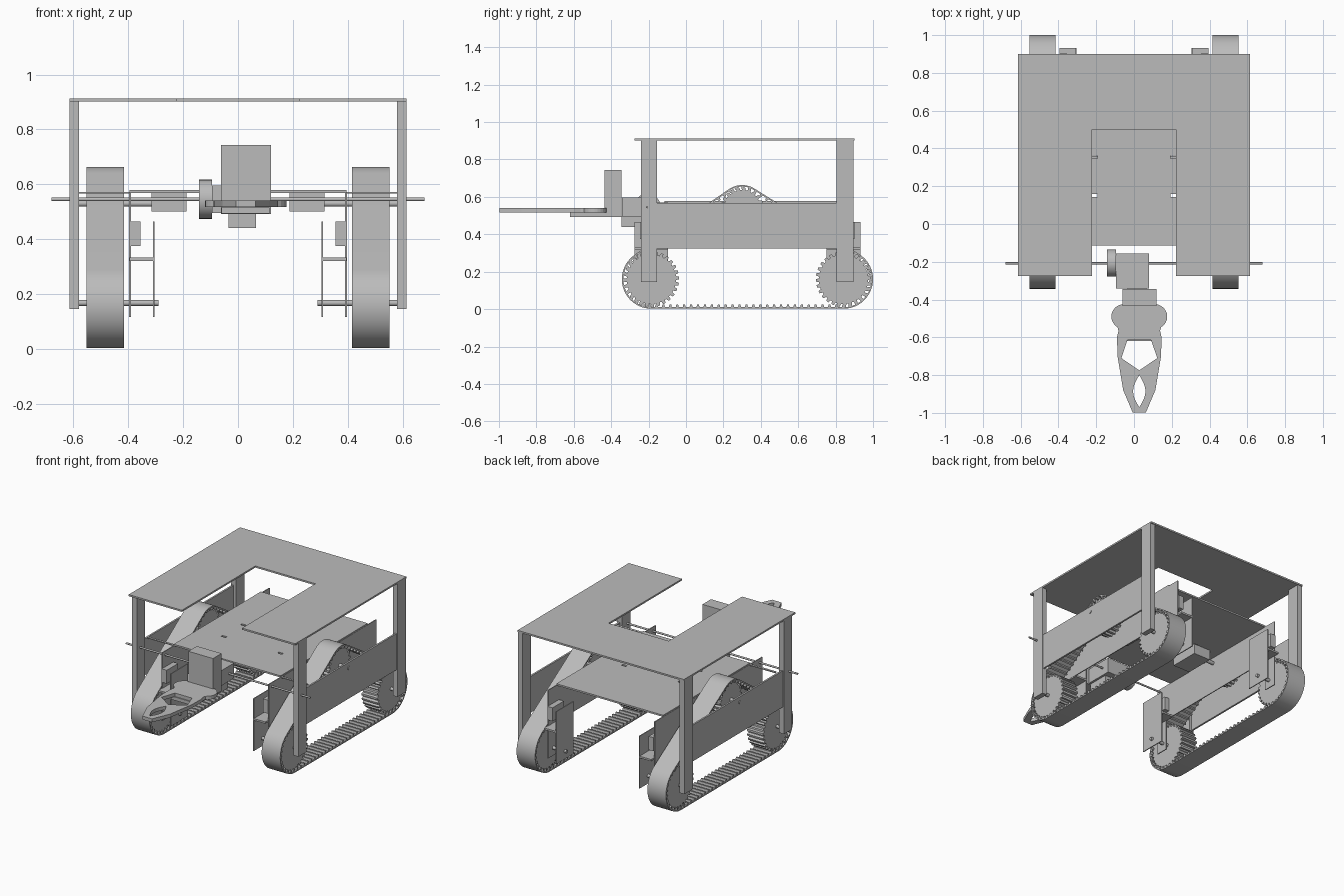
import bpy, bmesh, math
from mathutils import Vector

cube = bpy.data.objects.get("Cube")
if cube:
    bpy.data.objects.remove(cube, do_unlink=True)

grey = bpy.data.materials.new("plain grey")
grey.use_nodes = True
colour = (0.5, 0.5, 0.5, 1)
grey.diffuse_color = colour
grey.node_tree.nodes["Principled BSDF"].inputs["Base Color"].default_value = colour


def finish(name, bm, smooth=False):
    bmesh.ops.recalc_face_normals(bm, faces=bm.faces)
    mesh = bpy.data.meshes.new(name)
    bm.to_mesh(mesh)
    bm.free()
    mesh.materials.append(grey)
    obj = bpy.data.objects.new(name, mesh)
    bpy.context.collection.objects.link(obj)
    if smooth:
        bpy.ops.object.select_all(action='DESELECT')
        obj.select_set(True)
        bpy.context.view_layer.objects.active = obj
        bpy.ops.object.shade_smooth_by_angle(angle=math.radians(35))
    return obj


def place(axis, p, t):
    return (t, p[0], p[1]) if axis == 'x' else (p[0], p[1], t)


def prism(name, pts, axis, a, b, smooth=False):
    """Extrude an outline: (y, z) points along x, or (x, y) points along z."""
    bm = bmesh.new()
    face = bm.faces.new([bm.verts.new(place(axis, p, a)) for p in pts])
    new = bmesh.ops.extrude_face_region(bm, geom=[face])["geom"]
    move = Vector(place(axis, (0, 0), b - a))
    bmesh.ops.translate(bm, vec=move, verts=[v for v in new if isinstance(v, bmesh.types.BMVert)])
    return finish(name, bm, smooth)


def box(name, x, y, z):
    return prism(name, [(x[0], y[0]), (x[1], y[0]), (x[1], y[1]), (x[0], y[1])], 'z', *z)


def circle(c, r, n=24):
    return [(c[0] + r * math.cos(math.tau * i / n), c[1] + r * math.sin(math.tau * i / n)) for i in range(n)]


def rod(name, c, r, a, b):
    return prism(name, circle(c, r), 'x', a, b, True)


def gear(name, c, r, teeth, a, b):
    pts = []
    for i in range(teeth):
        for f, rr in ((0, r), (0.4, r), (0.55, r - 0.016), (0.85, r - 0.016)):
            t = math.tau * (i + f) / teeth
            pts.append((c[0] + rr * math.cos(t), c[1] + rr * math.sin(t)))
    return prism(name, pts, 'x', a, b)


# Track layout: front wheel, rear wheel, raised drive wheel
FRONT, REAR, DRIVE = (-0.185, 0.16), (0.842, 0.16), (0.3, 0.537)
WHEELS = [(FRONT, 0.158), (REAR, 0.158), (DRIVE, 0.126)]


def belt_path(inset, steps=24):
    """Closed path wrapped around the three wheels."""
    normals = []
    for i in range(3):
        (c1, r1), (c2, r2) = WHEELS[i], WHEELS[(i + 1) % 3]
        d = Vector(c2) - Vector(c1)
        normals.append(math.atan2(d.y, d.x) - math.acos((r1 - r2) / d.length))
    path = []
    for i, (c, r) in enumerate(WHEELS):
        start = normals[i - 1]
        sweep = (normals[i] - start) % math.tau
        for k in range(steps + 1):
            t = start + sweep * k / steps
            path.append(Vector((c[0] + (r - inset) * math.cos(t), c[1] + (r - inset) * math.sin(t))))
    return path


def belt(name, a, b):
    bm = bmesh.new()
    rings = [[bm.verts.new(place('x', p, t)) for p in belt_path(inset)]
             for inset, t in ((0, a), (0, b), (0.008, b), (0.008, a))]
    n = len(rings[0])
    for k in range(4):
        r, s = rings[k], rings[(k + 1) % 4]
        for i in range(n):
            j = (i + 1) % n
            bm.faces.new((r[i], r[j], s[j], s[i]))
    return finish(name, bm, True)


def belt_teeth(name, a, b, pitch=0.037):
    bm = bmesh.new()
    path = belt_path(0.008)
    left = 0
    for p, q in zip(path, path[1:] + path[:1]):
        d = q - p
        length = d.length
        d.normalize()
        inward = Vector((-d.y, d.x))
        while left < length:
            m = p + d * left
            quad = [m - d * 0.008, m + d * 0.008, m + d * 0.005 + inward * 0.014, m - d * 0.005 + inward * 0.014]
            ends = [[bm.verts.new(place('x', v, t)) for v in quad] for t in (a, b)]
            for e in ends:
                bm.faces.new(e)
            for i in range(4):
                j = (i + 1) % 4
                bm.faces.new((ends[0][i], ends[0][j], ends[1][j], ends[1][i]))
            left += pitch
        left -= length
    return finish(name, bm)


# Roof with a front notch
prism("roof", [(-0.615, -0.275), (-0.222, -0.275), (-0.222, 0.5), (0.222, 0.5), (0.222, -0.275),
               (0.615, -0.275), (0.615, 0.9), (-0.615, 0.9)], 'z', 0.902, 0.913)

# Deck with slots along both sides
deck_centre = box("deck_centre", (-0.192, 0.192), (-0.115, 0.805), (0.568, 0.579))
for s, side in ((-1, "right"), (1, "left")):
    for i, (y0, y1) in enumerate(((-0.115, 0.143), (0.158, 0.347), (0.362, 0.805))):
        box(f"deck_strip_{side}_{i}", (s * 0.192, s * 0.395), (y0, y1), (0.568, 0.579))
    for y in (0.15, 0.355):
        box(f"deck_slot_end_{side}", (s * 0.225, s * 0.395), (y - 0.008, y + 0.008), (0.568, 0.579))


def side_plate(name, a, b, foot, top):
    pts = [(-0.24, foot), (-0.155, foot), (-0.155, 0.325), (0.805, 0.325), (0.805, foot), (0.895, foot),
           (0.895, top), (0.805, top), (0.805, 0.567), (-0.155, 0.567), (-0.155, top), (-0.24, top)]
    if top < 0.6:
        pts = pts[:7] + pts[-1:]
    prism(name, pts, 'x', a, b)


for s, side in ((-1, "right"), (1, "left")):
    # Frame: outer plate, corner posts, inner plate
    side_plate(f"outer_plate_{side}", s * 0.596, s * 0.608, 0.147, 0.902)
    for end, y in (("front", (-0.24, -0.155)), ("rear", (0.805, 0.895))):
        box(f"post_{end}_{side}", (s * 0.58, s * 0.615), y, (0.145, 0.902))
    side_plate(f"inner_plate_{side}", s * 0.391, s * 0.397, 0.115, 0.57)

    # Track: belt, teeth and toothed wheels
    belt(f"belt_{side}", s * 0.415, s * 0.552)
    belt_teeth(f"belt_teeth_{side}", s * 0.417, s * 0.55)
    gear(f"front_wheel_{side}", FRONT, 0.148, 28, s * 0.425, s * 0.542)
    gear(f"rear_wheel_{side}", REAR, 0.148, 28, s * 0.425, s * 0.542)
    gear(f"drive_wheel_{side}", DRIVE, 0.115, 22, s * 0.425, s * 0.542)
    rod(f"drive_axle_{side}", (0.3, 0.53), 0.012, s * 0.3, s * 0.612)

    # Axles and their inner brackets
    for end, c in (("front", FRONT), ("rear", REAR)):
        y = c[0]
        rod(f"{end}_axle_{side}", (y, 0.167), 0.011, s * 0.29, s * 0.612)
        box(f"{end}_bracket_{side}", (s * 0.304, s * 0.31), (y - 0.09, y + 0.09), (0.115, 0.465))
        box(f"{end}_shelf_{side}", (s * 0.307, s * 0.395), (y - 0.09, y + 0.09), (0.32, 0.332))
        box(f"{end}_block_{side}", (s * 0.355, s * 0.392), (y - 0.06, y + 0.06), (0.375, 0.465))

    # Drive motor under the deck and cross brace over the track
    box(f"drive_motor_{side}", (s * 0.188, s * 0.315), (0.16, 0.36), (0.5, 0.568))
    box(f"brace_{side}", (s * 0.395, s * 0.59), (-0.115, -0.1), (0.566, 0.572))

# Arm: pivot rod, pulley, body and motor
rod("pivot_rod", (-0.208, 0.545), 0.006, -0.68, 0.68)
rod("arm_pulley", (-0.207, 0.545), 0.072, -0.142, -0.095)
box("arm_body", (-0.095, 0.08), (-0.342, -0.155), (0.495, 0.596))
box("arm_lower_block", (-0.035, 0.065), (-0.346, -0.2), (0.44, 0.495))
box("gripper_motor", (-0.062, 0.12), (-0.435, -0.345), (0.492, 0.743))
box("gripper_base", (-0.06, 0.115), (-0.62, -0.345), (0.493, 0.516))

# Gripper jaws: half outline mirrored about the gripper centre line
lobe = [(0.083 + 0.065 * math.cos(math.radians(t)), -0.49 + 0.065 * math.sin(math.radians(t)))
        for t in range(90, -61, -15)]
lens = [(0.033 * math.sin(math.pi * k / 8), -0.97 + 0.17 * k / 8) for k in range(9)]
half = ([(0, -0.43)] + lobe + [(0.11, -0.565), (0.118, -0.6), (0.115, -0.7), (0.085, -0.88), (0.035, -0.998),
        (0, -0.998)] + lens + [(0, -0.775), (0.095, -0.71), (0.063, -0.615), (0, -0.615)])
for s, side in ((-1, "right"), (1, "left")):
    prism(f"jaw_{side}", [(0.028 + s * x, y) for x, y in half], 'z', 0.517, 0.54)
